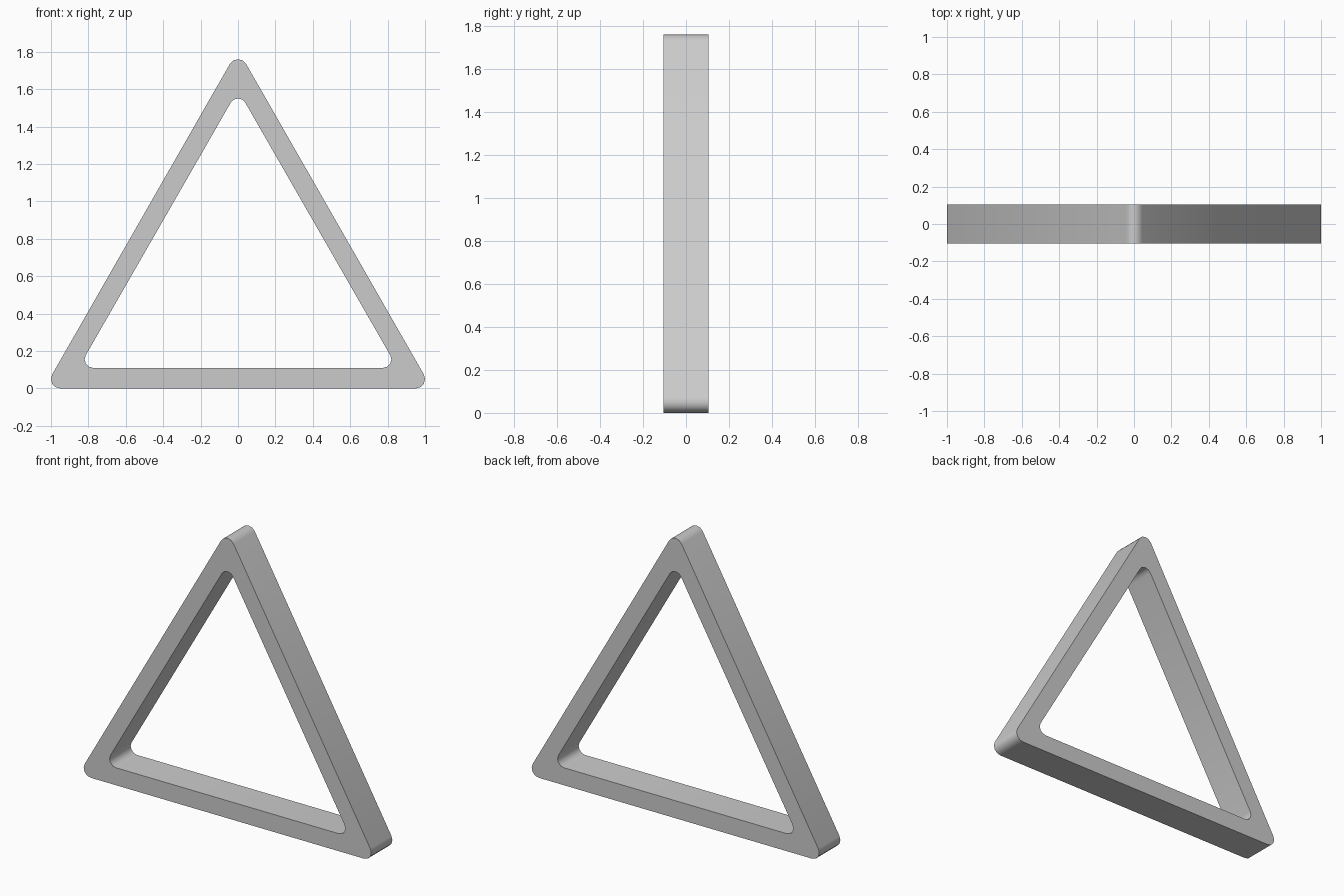
import bpy, bmesh, math

if "Cube" in bpy.data.objects:
    bpy.data.objects.remove(bpy.data.objects["Cube"])

HALF_DEPTH = 0.105
SEGMENTS = 4  # facets per rounded corner


def rounded_triangle(half_width, bottom, top, radius):
    """Counter-clockwise (x, z) outline of a triangle with rounded corners."""
    corners = [(half_width - radius, bottom + radius, -90),
               (0, top - radius, 30),
               (-half_width + radius, bottom + radius, 150)]
    points = []
    for cx, cz, start in corners:
        for i in range(SEGMENTS + 1):
            a = math.radians(start + 120 * i / SEGMENTS)
            points.append((cx + radius * math.cos(a), cz + radius * math.sin(a)))
    return points


# Outer and inner outlines, each at the front and back
outer = rounded_triangle(1.0, 0.0, 1.76, 0.05)
inner = rounded_triangle(0.82, 0.11, 1.55, 0.045)

bm = bmesh.new()
rings = [[bm.verts.new((x, y, z)) for x, z in outline]
         for outline, y in ((outer, -HALF_DEPTH), (outer, HALF_DEPTH),
                            (inner, HALF_DEPTH), (inner, -HALF_DEPTH))]

# Bridge the four rings into a closed frame
n = len(outer)
for r in range(4):
    a, b = rings[r], rings[(r + 1) % 4]
    for i in range(n):
        j = (i + 1) % n
        bm.faces.new((a[i], a[j], b[j], b[i]))
bmesh.ops.recalc_face_normals(bm, faces=bm.faces)

mesh = bpy.data.meshes.new("triangle_frame")
bm.to_mesh(mesh)
bm.free()
frame = bpy.data.objects.new("triangle_frame", mesh)
bpy.context.collection.objects.link(frame)

# Smooth corners, crisp front and back rims
bpy.context.view_layer.objects.active = frame
frame.select_set(True)
bpy.ops.object.shade_smooth_by_angle(angle=math.radians(35))
